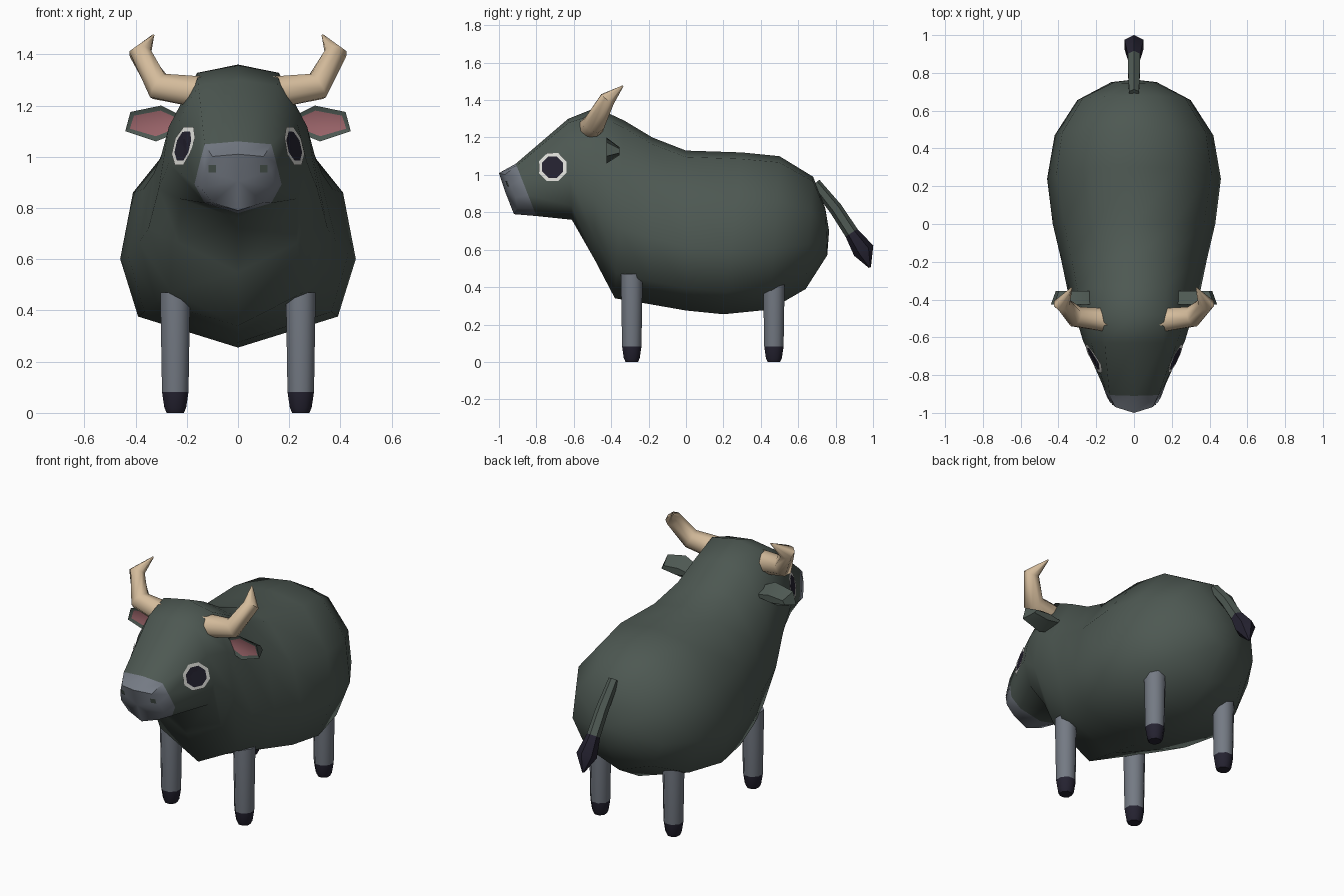
import bpy, bmesh, math
from mathutils import Vector
from mathutils.bvhtree import BVHTree

cube = bpy.data.objects.get("Cube")
if cube:
    bpy.data.objects.remove(cube, do_unlink=True)


def material(name, rgb):
    m = bpy.data.materials.new(name)
    m.use_nodes = True
    col = (*rgb, 1.0)
    m.diffuse_color = col
    bsdf = next(n for n in m.node_tree.nodes if n.type == 'BSDF_PRINCIPLED')
    bsdf.inputs["Base Color"].default_value = col
    bsdf.inputs["Roughness"].default_value = 0.8
    return m


HIDE = material("dark green hide", (0.075, 0.098, 0.085))
GREY = material("blue grey skin", (0.175, 0.195, 0.23))
DARK = material("hoof black", (0.018, 0.016, 0.03))
WHITE = material("eye white", (0.75, 0.75, 0.71))
PINK = material("inner ear pink", (0.33, 0.13, 0.145))
HORN = material("horn tan", (0.66, 0.50, 0.33))


def finish(bm, name, mats, angle=50, recalc=True):
    if recalc:
        bmesh.ops.recalc_face_normals(bm, faces=bm.faces[:])
    me = bpy.data.meshes.new(name)
    bm.to_mesh(me)
    bm.free()
    for m in mats:
        me.materials.append(m)
    ob = bpy.data.objects.new(name, me)
    bpy.context.collection.objects.link(ob)
    bpy.ops.object.select_all(action='DESELECT')
    ob.select_set(True)
    bpy.context.view_layer.objects.active = ob
    if angle:
        bpy.ops.object.shade_smooth_by_angle(angle=math.radians(angle))
    return ob


def skin(bm, rings, mat_of=lambda i: 0):
    """Join successive vertex rings with quads."""
    for i, (a, b) in enumerate(zip(rings, rings[1:])):
        n = len(a)
        for k in range(n):
            f = bm.faces.new((a[k], a[(k + 1) % n], b[(k + 1) % n], b[k]))
            f.material_index = mat_of(i)


def fan(bm, ring, co, mat=0):
    c = bm.verts.new(co)
    for k in range(len(ring)):
        bm.faces.new((ring[k], ring[(k + 1) % len(ring)], c)).material_index = mat


def tube(name, path, radii, mats, sides=8, mat_of=lambda i: 0, angle=50):
    """Tapered tube along a bent path."""
    bm = bmesh.new()
    pts = [Vector(p) for p in path]
    rings = []
    for i, p in enumerate(pts):
        d = (pts[min(i + 1, len(pts) - 1)] - pts[max(i - 1, 0)]).normalized()
        ref = Vector((0, 1, 0)) if abs(d.y) < 0.9 else Vector((0, 0, 1))
        u = d.cross(ref).normalized()
        v = d.cross(u)
        ang = [math.tau * (k + 0.5) / sides for k in range(sides)]
        rings.append([bm.verts.new(p + radii[i] * (u * math.cos(a) + v * math.sin(a)))
                      for a in ang])
    skin(bm, rings, mat_of)
    bm.faces.new(rings[0]).material_index = mat_of(0)
    bm.faces.new(rings[-1]).material_index = mat_of(len(rings) - 2)
    return finish(bm, name, mats, angle)


# Body and head: top (y, z), bottom (y, z), then half widths down the side
FRACTIONS = (0.04, 0.3, 0.6, 0.86)
SECTIONS = [
    (-1.00, 1.01, -0.92, 0.79, 0.10, 0.13, 0.145, 0.10),   # muzzle front
    (-0.91, 1.06, -0.80, 0.78, 0.13, 0.15, 0.170, 0.13),   # muzzle back
    (-0.63, 1.30, -0.61, 0.76, 0.155, 0.23, 0.27, 0.23),   # brow and jaw
    (-0.48, 1.36, -0.49, 0.55, 0.16, 0.27, 0.31, 0.23),    # crown
    (-0.33, 1.29, -0.38, 0.34, 0.17, 0.30, 0.35, 0.26),    # neck and chest
    (-0.18, 1.20, -0.20, 0.31, 0.18, 0.33, 0.385, 0.32),
    (0.00, 1.13, 0.00, 0.275, 0.21, 0.37, 0.43, 0.365),
    (0.30, 1.12, 0.20, 0.255, 0.23, 0.41, 0.46, 0.39),     # belly
    (0.50, 1.10, 0.45, 0.28, 0.20, 0.38, 0.42, 0.34),
    (0.68, 0.99, 0.64, 0.39, 0.13, 0.27, 0.30, 0.22),      # rump
    (0.745, 0.82, 0.755, 0.57, 0.05, 0.11, 0.12, 0.08),
]
bm = bmesh.new()
rings = []
for i, (ty, tz, by, bz, *widths) in enumerate(SECTIONS):
    half = [(w, ty + (by - ty) * f, tz + (bz - tz) * f) for w, f in zip(widths, FRACTIONS)]
    if i == 0:                                   # muzzle sides sweep back
        half = [(x, y + 0.28 * x, z) for x, y, z in half]
    loop = [(0, ty, tz)] + half + [(0, by, bz)] + [(-x, y, z) for x, y, z in reversed(half)]
    rings.append([bm.verts.new(p) for p in loop])
skin(bm, rings, lambda i: 1 if i == 0 else 0)
fan(bm, rings[0], (0, -0.965, 0.905), 1)
fan(bm, rings[-1], (0, 0.765, 0.70))
bmesh.ops.recalc_face_normals(bm, faces=bm.faces[:])
surface = BVHTree.FromBMesh(bm)
finish(bm, "body", [HIDE, GREY], 55)


def decal(name, centre, u, v, out, radii, sides, mat_of, mats, lift):
    """Thin patch laid on the body by casting rays against it."""
    bm = bmesh.new()
    u, v, out, centre = Vector(u), Vector(v), Vector(out), Vector(centre)

    def drop(p):
        hit, normal, _, _ = surface.ray_cast(p + out * 2, -out)
        return bm.verts.new(hit + normal * lift)

    rings = []
    for r in radii:
        ang = [math.tau * (k + 0.5) / sides for k in range(sides)]
        rings.append([drop(centre + r * (u * math.cos(a) + v * math.sin(a))) for a in ang])
    c = drop(centre)
    for k in range(sides):
        bm.faces.new((c, rings[0][k], rings[0][(k + 1) % sides])).material_index = mat_of(0)
    skin(bm, rings, lambda i: mat_of(i + 1))
    bm.normal_update()
    for f in bm.faces:
        if f.normal.dot(out) < 0:
            f.normal_flip()
    finish(bm, name, mats, 0, recalc=False)


for side, s in (("left", 1), ("right", -1)):
    # Eye: dark pupil with a pale rim
    decal(side + "_eye", (0, -0.71, 1.04), (0, 1, 0), (0, 0, 1), (s, 0, 0),
          (0.03, 0.061, 0.08), 8, lambda i: 1 if i == 2 else 0, [DARK, WHITE], 0.007)
    # Nostril
    decal(side + "_nostril", (s * 0.1, -0.9, 0.955), (1, 0, 0), (0, 0, 1), (0, -1, 0),
          (0.021,), 4, lambda i: 0, [HIDE], 0.004)

    # Horn
    tube(side + "_horn",
         [(s * 0.13, -0.51, 1.25), (s * 0.31, -0.49, 1.275),
          (s * 0.382, -0.42, 1.405), (s * 0.33, -0.338, 1.475)],
         (0.068, 0.058, 0.045, 0.004), [HORN], 8)

    # Ear: outline with inset pink front and tapered back
    outline = [(0.20, 1.15), (0.30, 1.20), (0.42, 1.175), (0.44, 1.10), (0.32, 1.06), (0.22, 1.10)]
    bm = bmesh.new()
    front = [bm.verts.new((s * x, -0.425, z)) for x, z in outline]
    back = [bm.verts.new((s * (0.31 + (x - 0.31) * 0.8), -0.355, 1.125 + (z - 1.125) * 0.3))
            for x, z in outline]
    skin(bm, [front, back])
    bm.faces.new(back)
    face = bm.faces.new(front)
    bmesh.ops.recalc_face_normals(bm, faces=bm.faces[:])
    bmesh.ops.inset_region(bm, faces=[face], thickness=0.02, depth=-0.008)
    face.material_index = 1
    finish(bm, side + "_ear", [HIDE, PINK], 30)

    # Legs with dark hooves
    for place, y in (("front", -0.29), ("back", 0.47)):
        x = s * 0.245
        tube(f"{place}_{side}_leg",
             [(x, y, 0.0), (x, y, 0.02), (x, y, 0.082), (x, y, 0.47)],
             (0.036, 0.046, 0.056, 0.063), [GREY, DARK], 8,
             lambda i: 1 if i < 2 else 0)

# Tail with a dark tuft
tube("tail",
     [(0, 0.69, 0.955), (0, 0.80, 0.82), (0, 0.885, 0.69), (0, 0.95, 0.595), (0, 0.983, 0.505)],
     (0.03, 0.036, 0.038, 0.058, 0.006), [HIDE, DARK], 6,
     lambda i: 1 if i >= 2 else 0)
